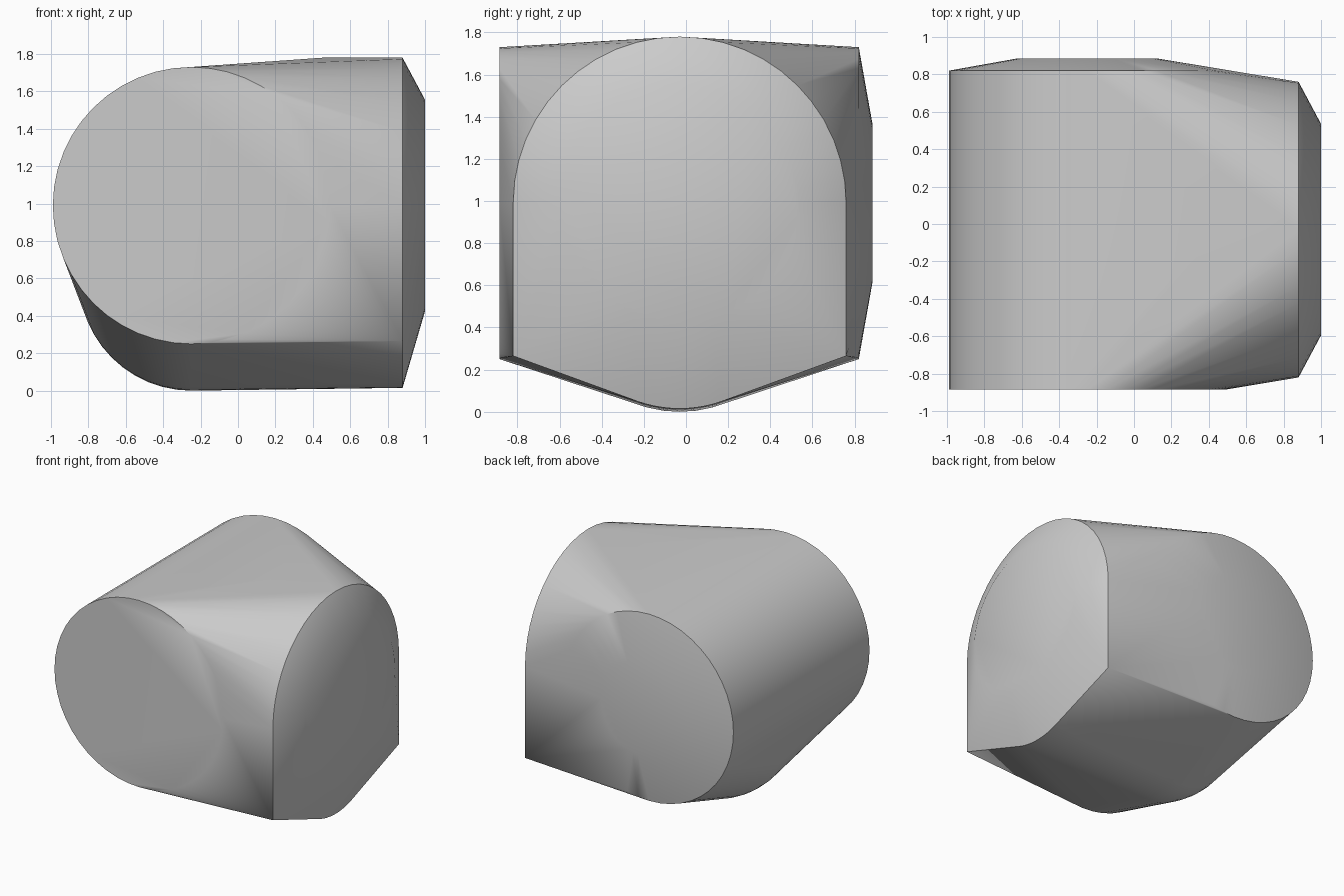
import bpy, bmesh
from math import sin, cos, pi, radians
from mathutils import Vector

cube = bpy.data.objects.get("Cube")
if cube:
    bpy.data.objects.remove(cube)

MID = 0.99        # height of all main axes
DRUM_X = -0.25    # axis of the front-to-back drum
END_Y = -0.03     # axis of the side end
SEG = 48


def ring(axis, centre, radius, start=0.0, stop=2 * pi, n=SEG):
    """Points on an arc that lies across the given axis."""
    pts = []
    for i in range(n + 1):
        a = start + (stop - start) * i / n
        u, v = radius * cos(a), radius * sin(a)
        offset = Vector((0, u, v)) if axis == 'X' else Vector((u, 0, v))
        pts.append(Vector(centre) + offset)
    return pts


points = []

# drum: flat front disc, back disc with a shallow raised centre
points += ring('Y', (DRUM_X, -0.885, MID), 0.74)
points += ring('Y', (DRUM_X, 0.82, MID), 0.74)
points += ring('Y', (DRUM_X, 0.885, MID), 0.375)

# arched side end with square lower corners and a shallow raised disc
points += ring('X', (0.88, END_Y, MID), 0.79)
points += [Vector((0.88, END_Y + s * 0.79, 0.265)) for s in (-1, 1)]
points += ring('X', (1.0, END_Y, MID), 0.565)

# rounded crown on the roof
points += ring('X', (0.45, END_Y, MID + 0.39), 0.4, 0, pi, 24)

# rounded keel underneath, finished with a ball end
KEEL = 0.6
points += ring('X', (0.88, END_Y, KEEL + 0.015), KEEL, 1.25 * pi, 1.75 * pi, 24)
for i in range(13):
    a = pi / 2 * i / 12
    centre = (DRUM_X - KEEL * sin(a), END_Y, KEEL)
    points += ring('X', centre, KEEL * cos(a), pi, 2 * pi, 24)

# wrap everything in one taut skin
bm = bmesh.new()
for p in points:
    bm.verts.new(p)
bmesh.ops.remove_doubles(bm, verts=bm.verts[:], dist=0.002)
hull = bmesh.ops.convex_hull(bm, input=bm.verts[:])
loose = {g for key in ("geom_interior", "geom_unused") for g in hull[key]
         if isinstance(g, bmesh.types.BMVert)}
loose |= {v for v in bm.verts if not v.link_faces}
bmesh.ops.delete(bm, geom=list(loose), context='VERTS')
bmesh.ops.dissolve_limit(bm, angle_limit=radians(0.5),
                         verts=bm.verts[:], edges=bm.edges[:])
bmesh.ops.recalc_face_normals(bm, faces=bm.faces[:])

mesh = bpy.data.meshes.new("rounded_block")
bm.to_mesh(mesh)
bm.free()
block = bpy.data.objects.new("rounded_block", mesh)
bpy.context.collection.objects.link(block)

# plain grey surface
grey = bpy.data.materials.new("plain_grey")
grey.use_nodes = True
colour = (0.6, 0.6, 0.6, 1.0)
grey.diffuse_color = colour
grey.node_tree.nodes["Principled BSDF"].inputs["Base Color"].default_value = colour
mesh.materials.append(grey)

# smooth shading with crisp rims
bpy.ops.object.select_all(action='DESELECT')
block.select_set(True)
bpy.context.view_layer.objects.active = block
bpy.ops.object.shade_smooth_by_angle(angle=radians(35))
